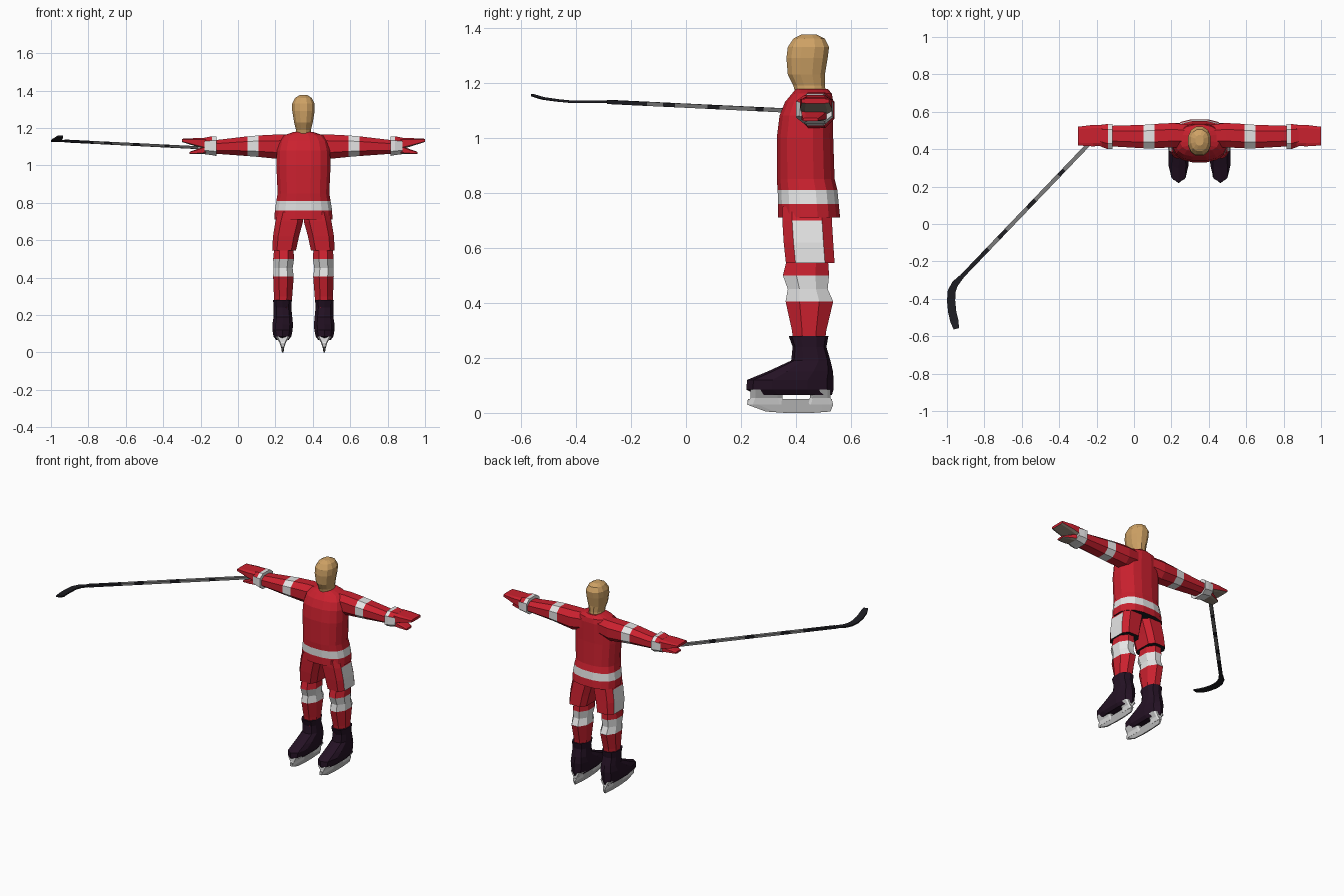
import bpy, bmesh, math
from mathutils import Vector

cube = bpy.data.objects.get("Cube")
if cube:
    bpy.data.objects.remove(cube, do_unlink=True)

CENTRE_X = 0.35  # the figure's own mirror plane


def material(name, r, g, b):
    mat = bpy.data.materials.new(name)
    mat.use_nodes = True
    mat.diffuse_color = (r, g, b, 1)
    mat.node_tree.nodes["Principled BSDF"].inputs["Base Color"].default_value = (r, g, b, 1)
    return mat


RED = material("jersey red", .6, .015, .028)
WHITE = material("stripe white", .78, .78, .78)
SKIN = material("skin tan", .62, .36, .13)
BOOT = material("boot dark purple", .018, .006, .018)
STEEL = material("skate steel", .5, .5, .5)
PALM = material("palm leather", .3, .24, .19)
GREY = material("shaft grey", .2, .2, .2)
BLACK = material("stick black", .012, .012, .016)


def finish(name, bm, mats):
    bmesh.ops.recalc_face_normals(bm, faces=bm.faces)
    mesh = bpy.data.meshes.new(name)
    bm.to_mesh(mesh)
    bm.free()
    for mat in mats:
        mesh.materials.append(mat)
    obj = bpy.data.objects.new(name, mesh)
    bpy.context.collection.objects.link(obj)
    return obj


def skin_rings(name, rings, band_mats):
    """Join closed rings of points into a capped tube, one material per band."""
    bm = bmesh.new()
    mats = list(dict.fromkeys(band_mats))
    loops = [[bm.verts.new(p) for p in ring] for ring in rings]
    n = len(loops[0])
    for i, mat in enumerate(band_mats):
        for k in range(n):
            j = (k + 1) % n
            face = bm.faces.new((loops[i][k], loops[i][j], loops[i + 1][j], loops[i + 1][k]))
            face.material_index = mats.index(mat)
    bm.faces.new(loops[0]).material_index = mats.index(band_mats[0])
    bm.faces.new(loops[-1]).material_index = mats.index(band_mats[-1])
    return finish(name, bm, mats)


def loft(name, sections, mats, n=12, power=2, side=1, along_x=False):
    """Sections are (position, u0, u1, v0, v1); u, v are x, y or, along x, y, z."""
    if not isinstance(mats, list):
        mats = [mats] * (len(sections) - 1)
    flat = math.cos(math.pi / n) ** (2 / power)
    rings = []
    for t, u0, u1, v0, v1 in sections:
        ring = []
        for k in range(n):
            a = math.tau * (k + .5) / n
            c, s = (math.copysign(abs(f) ** (2 / power), f) / flat for f in (math.cos(a), math.sin(a)))
            u = (u0 + u1) / 2 + c * (u1 - u0) / 2
            v = (v0 + v1) / 2 + s * (v1 - v0) / 2
            x, y, z = (t, u, v) if along_x else (u, v, t)
            ring.append((CENTRE_X + side * x, y, z))
        rings.append(ring)
    return skin_rings(name, rings, mats)


def repaint(obj, mat, rule):
    """Give the faces that satisfy the rule another material."""
    mesh = obj.data
    if mat.name not in mesh.materials:
        mesh.materials.append(mat)
    index = mesh.materials.find(mat.name)
    for face in mesh.polygons:
        if rule(face):
            face.material_index = index


def sweep(name, path, widths, thickness, mats):
    """Flat bar following a path."""
    pts = [Vector(p) for p in path]
    rings = []
    for i, p in enumerate(pts):
        d = pts[min(i + 1, len(pts) - 1)] - pts[max(i - 1, 0)]
        across = Vector((d.y, -d.x, 0)).normalized() * widths[i] / 2
        up = Vector((0, 0, thickness / 2))
        rings.append([p + across + up, p - across + up, p - across - up, p + across - up])
    return skin_rings(name, rings, mats)


# Head and neck
loft("head", [
    (1.15, -.045, .045, .4, .51), (1.19, -.04, .04, .39, .505), (1.23, -.05, .05, .37, .505),
    (1.29, -.06, .06, .365, .515), (1.33, -.06, .06, .37, .52), (1.36, -.045, .045, .39, .505),
    (1.375, -.022, .022, .42, .475)], SKIN, power=2.3)

# Jersey body with a white hem stripe
torso = loft("jersey_body", [
    (.71, -.155, .155, .335, .56), (.76, -.153, .153, .335, .555), (.81, -.145, .145, .333, .55),
    (.85, -.138, .138, .33, .54), (1, -.145, .145, .33, .535), (1.08, -.142, .142, .34, .535),
    (1.13, -.13, .13, .36, .535), (1.16, -.105, .105, .385, .53), (1.178, -.055, .055, .4, .515)],
    [RED, WHITE] + [RED] * 6, n=16, power=2.5)
repaint(torso, BLACK, lambda f: f.normal.z < -.9)

for side, label in ((1, "left"), (-1, "right")):
    # Sleeve
    loft(label + "_sleeve", [
        (.06, .41, .53, 1.05, 1.165), (.14, .41, .54, 1.035, 1.165), (.24, .405, .535, 1.045, 1.16),
        (.3, .405, .53, 1.05, 1.155), (.47, .415, .525, 1.062, 1.135)],
        [RED, RED, WHITE, RED], n=8, power=2.4, side=side, along_x=True)

    # Glove cuff: white round the wrist, red on the back of the hand
    cuff = loft(label + "_glove_cuff", [
        (.465, .4, .535, 1.05, 1.155), (.49, .4, .535, 1.055, 1.155), (.53, .415, .53, 1.06, 1.148)],
        WHITE, n=8, power=3, side=side, along_x=True)
    repaint(cuff, RED, lambda f: f.normal.z > .5 and abs(f.center.x - CENTRE_X) > .49)

    # Fingers and thumb, with leather undersides
    fingers = loft(label + "_fingers", [
        (.52, .418, .53, 1.085, 1.148), (.57, .415, .53, 1.1, 1.146), (.65, .42, .52, 1.125, 1.142)],
        RED, n=8, power=5, side=side, along_x=True)
    repaint(fingers, PALM, lambda f: f.normal.z < -.5)
    thumb = loft(label + "_thumb", [
        (.52, .42, .515, 1.06, 1.11), (.56, .42, .5, 1.06, 1.09), (.61, .425, .48, 1.06, 1.072)],
        RED, n=8, power=4, side=side, along_x=True)
    repaint(thumb, PALM, lambda f: f.normal.z < -.7)

    # Shorts leg with a white outer panel and dark opening
    shorts = loft(label + "_shorts_leg", [
        (.545, .04, .167, .363, .54), (.62, .024, .163, .355, .535), (.7, .002, .15, .35, .53),
        (.75, .002, .135, .35, .53)], RED, n=8, power=3.5, side=side)
    repaint(shorts, WHITE, lambda f: f.normal.x * side > .9 and f.center.z < .71)
    repaint(shorts, BLACK, lambda f: f.normal.z < -.9)

    # Sock with a white knee band
    loft(label + "_sock", [
        (.22, .068, .155, .395, .5), (.3, .06, .158, .385, .51), (.405, .052, .162, .362, .535),
        (.45, .058, .16, .37, .515), (.5, .05, .162, .352, .52), (.57, .055, .155, .37, .515)],
        [RED, RED, WHITE, WHITE, RED], n=8, side=side)

    # Boot
    loft(label + "_boot", [
        (.065, .08, .145, .26, .525), (.085, .065, .16, .225, .53), (.12, .058, .166, .228, .53),
        (.15, .056, .166, .3, .53), (.19, .06, .16, .385, .522), (.24, .065, .16, .39, .508),
        (.28, .062, .162, .376, .515)], BOOT, n=10, power=2.6, side=side)

    # Skate: two tapered holders joined by a thin runner
    x = .111
    for part, front, back, low in (("front", .235, .35, .222), ("rear", .45, .525, .44)):
        loft(f"{label}_{part}_skate_holder", [
            (.03, x - .01, x + .01, low, back + .01), (.055, x - .018, x + .018, front, back),
            (.085, x - .04, x + .04, front, back)], WHITE, n=8, power=5, side=side)
    loft(label + "_skate_runner", [
        (0, x - .004, x + .004, .36, .46), (.005, x - .005, x + .005, .29, .525),
        (.03, x - .009, x + .009, .222, .535), (.05, x - .012, x + .012, .225, .53)],
        STEEL, n=8, power=6, side=side)

# Stick shaft with alternating grey and black wraps
start, end = Vector((-.22, .45, 1.095)), Vector((-.92, -.28, 1.13))
stops = [0, .22, .26, .44, .5, .66, .72, .8, 1]
sweep("stick_shaft", [start.lerp(end, t) for t in stops], [.022] * len(stops), .015,
      [GREY, BLACK] * 4)

# Stick blade, lying flat and curling up at the toe
sweep("stick_blade", [
    end, (-.957, -.32, 1.13), (-.975, -.36, 1.13), (-.978, -.41, 1.13), (-.972, -.47, 1.136),
    (-.96, -.52, 1.143), (-.95, -.56, 1.155)],
    [.024, .036, .042, .044, .044, .044, .03], .009, [BLACK] * 6)
